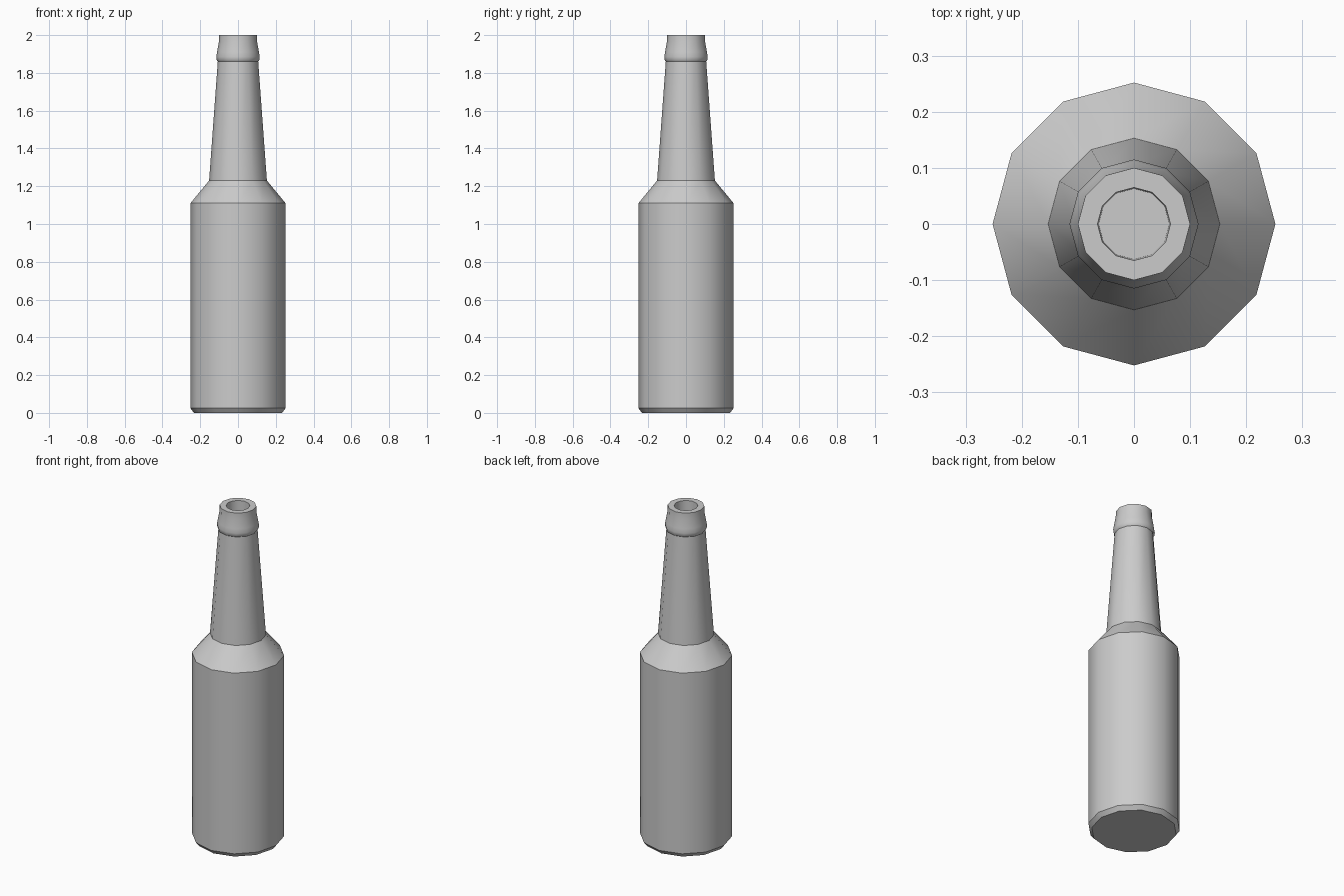
import bpy, bmesh, math

if "Cube" in bpy.data.objects:
    bpy.data.objects.remove(bpy.data.objects["Cube"])

SIDES = 12

# Radius / height outline, from the base up to the lip and down into the mouth
PROFILE = [
    (0.233, 0.0), (0.252, 0.025),                 # chamfered foot
    (0.252, 1.11), (0.153, 1.23),                 # body and shoulder
    (0.107, 1.86),                                # tapered neck
    (0.113, 1.868), (0.115, 1.885), (0.111, 1.91),  # collar bulge
    (0.101, 1.965), (0.100, 2.0),                 # lip
    (0.065, 2.0), (0.063, 1.88),                  # mouth
]


def lathe(name, profile, sides):
    bm = bmesh.new()
    rings = []
    for r, z in profile:
        rings.append([bm.verts.new((r * math.cos(math.tau * i / sides),
                                    r * math.sin(math.tau * i / sides), z))
                      for i in range(sides)])
    for a, b in zip(rings, rings[1:]):
        for i in range(sides):
            j = (i + 1) % sides
            bm.faces.new((a[i], a[j], b[j], b[i]))
    # Base and mouth floor
    bm.faces.new(rings[0][::-1])
    bm.faces.new(rings[-1])
    bmesh.ops.recalc_face_normals(bm, faces=bm.faces[:])
    mesh = bpy.data.meshes.new(name)
    bm.to_mesh(mesh)
    bm.free()
    obj = bpy.data.objects.new(name, mesh)
    bpy.context.collection.objects.link(obj)
    return obj


bottle = lathe("bottle", PROFILE, SIDES)

# Smooth sides, crisp shoulder and rim
bpy.context.view_layer.objects.active = bottle
bottle.select_set(True)
bpy.ops.object.shade_smooth_by_angle(angle=math.radians(32))
